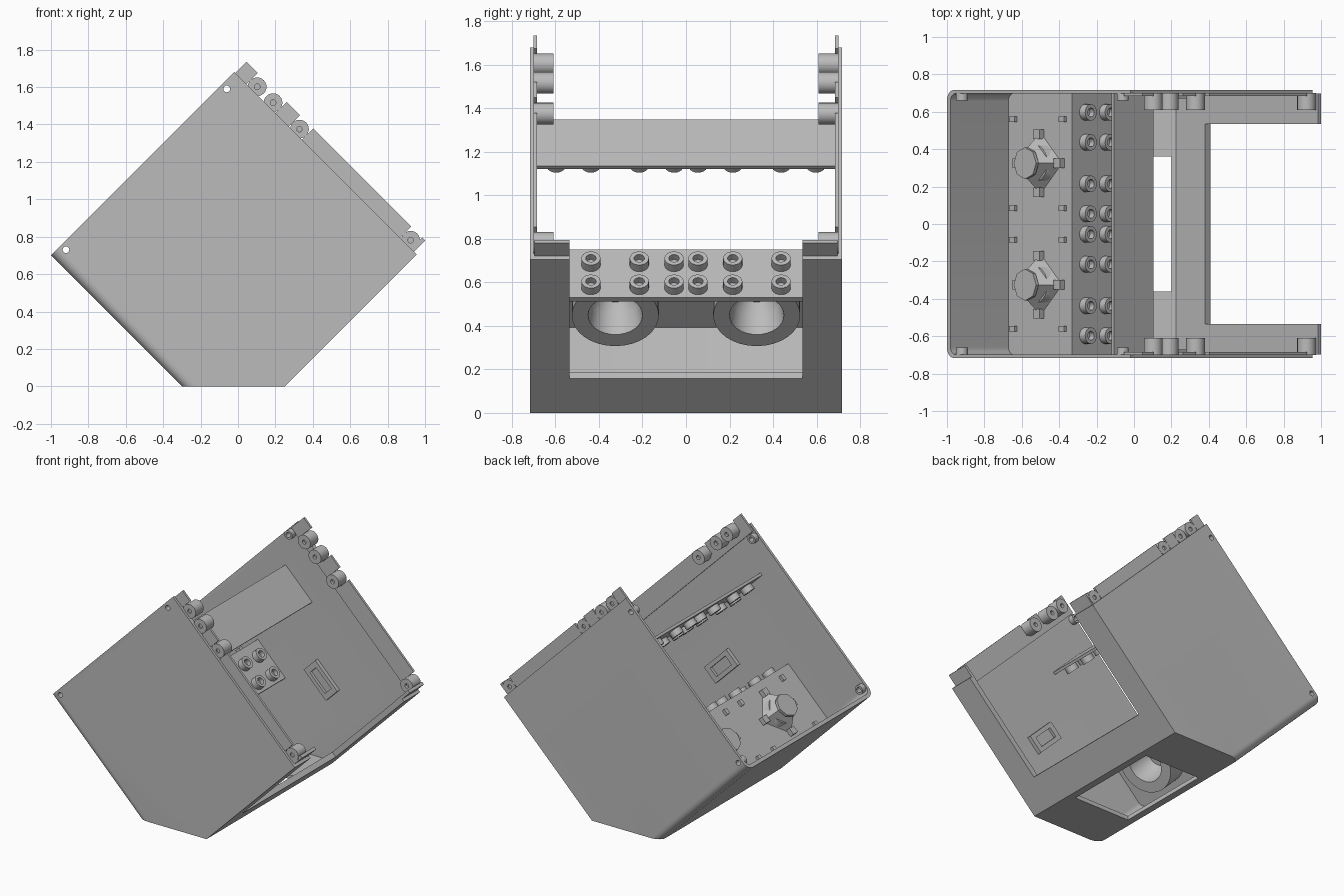
import bpy, bmesh, math
from mathutils import Matrix, Vector

cube = bpy.data.objects.get("Cube")
if cube:
    bpy.data.objects.remove(cube, do_unlink=True)

mat = bpy.data.materials.new("plain_grey")
mat.use_nodes = True
GREY = (0.5, 0.5, 0.5, 1)
mat.diffuse_color = GREY
mat.node_tree.nodes["Principled BSDF"].inputs["Base Color"].default_value = GREY

# The case is laid out upright (open on top), then tipped by 45 degrees
TILT = Matrix.Rotation(math.radians(-45), 4, 'Y')
UP, DOWN = Vector((0, 0, 1)), Vector((0, 0, -1))
ACROSS, ALONG = Vector((0, 1, 0)), Vector((1, 0, 0))


def finish(name, bm, tilt=True):
    bmesh.ops.recalc_face_normals(bm, faces=bm.faces[:])
    if tilt:
        bm.transform(TILT)
    me = bpy.data.meshes.new(name)
    bm.to_mesh(me)
    bm.free()
    me.materials.append(mat)
    ob = bpy.data.objects.new(name, me)
    bpy.context.collection.objects.link(ob)
    return ob


def add_box(bm, lo, hi):
    lo, hi = Vector(lo), Vector(hi)
    size = Matrix.Diagonal((*(hi - lo), 1))
    return bmesh.ops.create_cube(bm, size=1, matrix=Matrix.Translation((lo + hi) / 2) @ size)


def box(name, lo, hi, tilt=True):
    bm = bmesh.new()
    add_box(bm, lo, hi)
    return finish(name, bm, tilt)


def add_lathe(bm, profile, centre, axis, n=24):
    """Spin closed (radius, height) points about an axis."""
    m = Matrix.Translation(centre) @ axis.to_track_quat('Z', 'Y').to_matrix().to_4x4()
    rings = []
    for i in range(n):
        t = math.tau * i / n
        rings.append([bm.verts.new(m @ Vector((r * math.cos(t), r * math.sin(t), h)))
                      for r, h in profile])
    k = len(profile)
    for i in range(n):
        a, b = rings[i], rings[(i + 1) % n]
        for j in range(k):
            bm.faces.new((a[j], b[j], b[(j + 1) % k], a[(j + 1) % k]))


def tube(bm, centre, axis, r, hole, h, n=24):
    add_lathe(bm, [(r, 0), (r, h), (hole, h), (hole, 0)], centre, axis, n)


def solid(bm, centre, axis, r1, r2, h, n=24, turn=0):
    m = (Matrix.Translation(Vector(centre) + axis * h / 2)
         @ axis.to_track_quat('Z', 'Y').to_matrix().to_4x4()
         @ Matrix.Rotation(turn, 4, 'Z'))
    bmesh.ops.create_cone(bm, cap_ends=True, segments=n, radius1=r1, radius2=r2,
                          depth=h, matrix=m)


def cut(ob, cutter):
    cutter.hide_render = True
    mod = ob.modifiers.new("cut", 'BOOLEAN')
    mod.operation, mod.solver, mod.object = 'DIFFERENCE', 'EXACT', cutter
    bpy.context.view_layer.objects.active = ob
    bpy.ops.object.modifier_apply(modifier=mod.name)
    bpy.data.objects.remove(cutter, do_unlink=True)


def tub(name, lo, hi, radius, floor):
    """Block with two rounded edges, its tipped corner cut level at the floor height."""
    bm = bmesh.new()
    add_box(bm, lo, hi)
    edges = [e for e in bm.edges if all(abs(v.co.x - lo[0]) < 1e-4 for v in e.verts)
             and abs(e.verts[0].co.z - e.verts[1].co.z) > 0.1]
    bmesh.ops.bevel(bm, geom=edges, offset=radius, segments=6, profile=0.5, affect='EDGES')
    bm.transform(TILT)
    geom = bm.verts[:] + bm.edges[:] + bm.faces[:]
    bmesh.ops.bisect_plane(bm, geom=geom, plane_co=(0, 0, floor), plane_no=DOWN,
                           clear_outer=True)
    bmesh.ops.holes_fill(bm, edges=[e for e in bm.edges if e.is_boundary])
    return finish(name, bm, tilt=False)


# Case shell with open sides, floor window, notch and screw holes
SCREWS = [(1.082, 1.167), (-0.134, 1.167)]
shell = tub("case_shell", (-0.212, -0.717, -0.177), (1.174, 0.717, 1.202), 0.055, 0)
cut(shell, tub("inside_cutter", (-0.186, -0.698, -0.137), (1.4, 0.698, 1.4), 0.04, 0.03))
cut(shell, box("notch_cutter", (0.40, -0.535, -0.3), (1.5, 0.535, 0)))
cut(shell, box("window_cutter", (-0.25, -0.36, -0.1), (0.2, 0.36, 0.06), tilt=False))
for a, c in SCREWS:
    bm = bmesh.new()
    solid(bm, (a, -0.8, c), ACROSS, 0.018, 0.018, 1.6, 16)
    cut(shell, finish("screw_cutter", bm))

# Fittings on both side walls
KNOBS = [1.06, 0.94, 0.74, -0.10]
TEETH = [(1.11, 1.195), (0.79, 0.89), (-0.05, 0.69)]
for side, label in ((-1, "front"), (1, "back")):
    inward = ACROSS * -side
    # Closing lip with gaps for the knobs
    bm = bmesh.new()
    y0, y1 = sorted((side * 0.684, side * 0.70))
    add_box(bm, (1.12, y0, -0.137), (1.174, y1, 1.195))
    for c0, c1 in TEETH:
        add_box(bm, (1.17, y0, c0), (1.259, y1, c1))
    y0, y1 = sorted((side * 0.535, side * 0.697))
    add_box(bm, (1.12, y0, -0.156), (1.259, y1, -0.134))
    finish(label + "_lip", bm)
    # Latch knobs
    bm = bmesh.new()
    for c in KNOBS:
        tube(bm, (1.205, side * 0.70, c), inward, 0.05, 0.015, 0.09)
        solid(bm, (1.205, side * 0.69, c), inward, 0.015, 0.015, 0.06, 12)
    finish(label + "_latch_knobs", bm)
    # Screw bosses
    bm = bmesh.new()
    for a, c in SCREWS:
        tube(bm, (a, side * 0.70, c), inward, 0.032, 0.018, 0.04, 16)
    finish(label + "_screw_bosses", bm)
    # Slotted socket
    y0, y1 = sorted((side * 0.67, side * 0.70))
    socket = box(label + "_socket", (0.495, y0, 0.165), (0.625, y1, 0.415))
    y0, y1 = sorted((side * 0.6, side * 0.69))
    cut(socket, box("socket_cutter", (0.525, y0, 0.205), (0.595, y1, 0.375)))

# Stud plate and shelf, both with two rows of hollow studs
STUDS = [s * y for y in (0.055, 0.215, 0.437, 0.597) for s in (-1, 1)]
box("stud_plate", (0.273, -0.70, 0.452), (0.297, 0.70, 0.764))
box("shelf", (0.858, -0.70, 0.728), (0.877, 0.70, 1.03))
for name, a, axis, rows in (("plate_studs", 0.295, ALONG, (0.665, 0.515)),
                            ("shelf_studs", 0.86, -ALONG, (0.79, 0.94))):
    bm = bmesh.new()
    for c in rows:
        for y in STUDS:
            tube(bm, (a, y, c), axis, 0.044, 0.024, 0.045, 20)
            solid(bm, (a, y, c), axis, 0.025, 0.025, 0.012, 12)
    finish(name, bm)

# Speaker panel with clips
box("speaker_panel", (-0.19, -0.70, 0.74), (0.295, 0.70, 0.764))
bm = bmesh.new()
for a in (-0.14, 0.235):
    for y in (-0.56, -0.085, 0.085, 0.56):
        add_box(bm, (a - 0.02, y - 0.015, 0.76), (a + 0.02, y + 0.015, 0.785))
finish("panel_clips", bm)

# Speakers: flared ring below the panel, tapered diamond magnet housing above
for y, label in ((-0.325, "front"), (0.325, "back")):
    centre = Vector((0.057, y, 0.742))
    bm = bmesh.new()
    add_lathe(bm, [(0.20, 0), (0.20, 0.165), (0.125, 0.165), (0.11, 0.06), (0.075, 0)],
              centre, DOWN, 32)
    finish(label + "_speaker_ring", bm)
    bm = bmesh.new()
    base = centre + UP * 0.02
    solid(bm, base, UP, 0.165, 0.085, 0.10, 4)
    solid(bm, base, UP, 0.115, 0.10, 0.05, 32)
    solid(bm, base + UP * 0.1, UP, 0.085, 0.085, 0.02, 8)
    for da, dy in ((0.155, 0), (-0.155, 0), (0, 0.155), (0, -0.155)):
        mid = base + Vector((da, dy, 0.015))
        half = Vector((0.025, 0.025, 0.02))
        add_box(bm, mid - half, mid + half)
    finish(label + "_speaker_magnet", bm)

# Smooth the round parts and keep creases sharp
for ob in bpy.context.collection.objects:
    ob.select_set(ob.type == 'MESH')
bpy.context.view_layer.objects.active = shell
bpy.ops.object.shade_smooth_by_angle(angle=math.radians(35))
